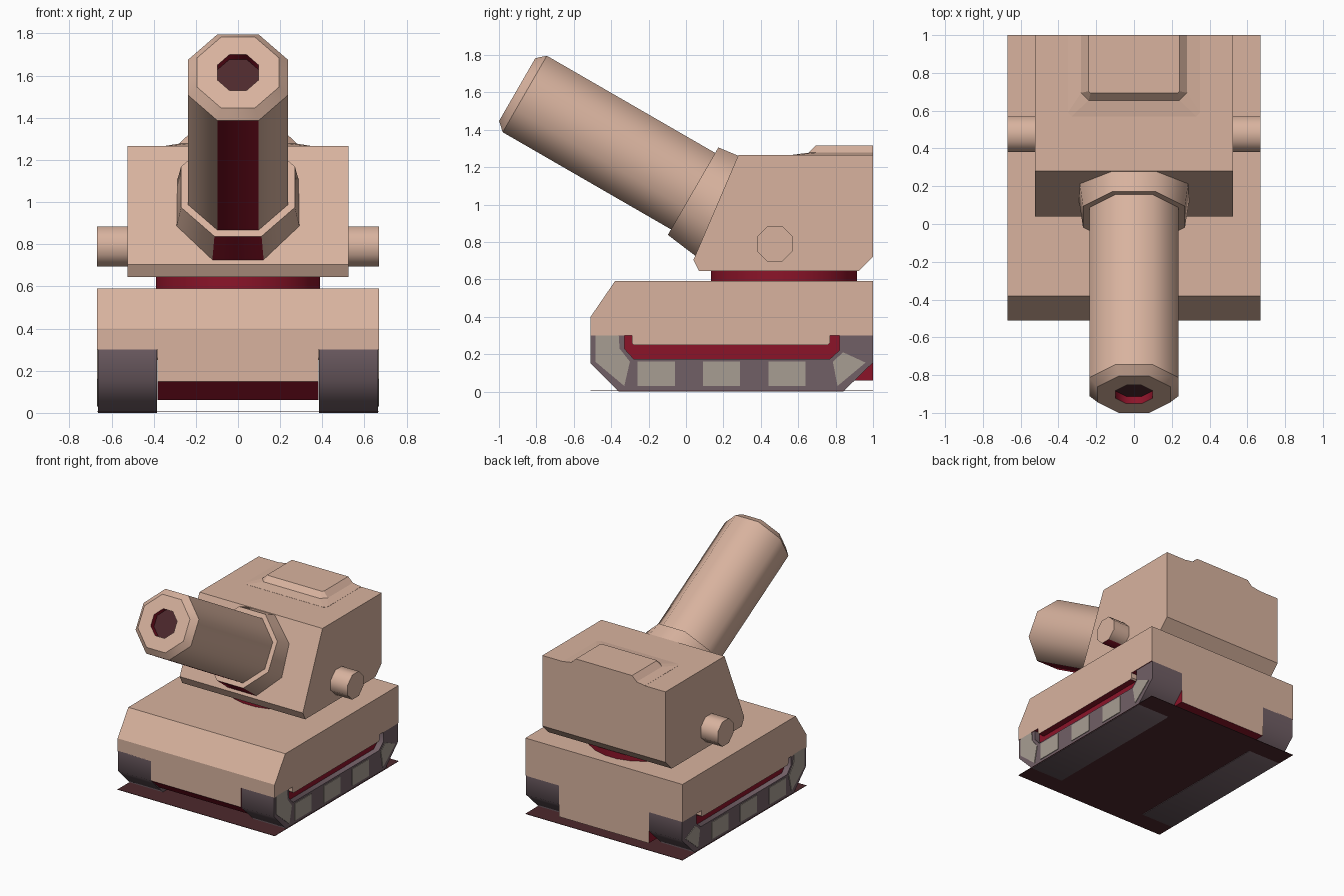
import bpy, bmesh, math
from mathutils import Vector

if "Cube" in bpy.data.objects:
    bpy.data.objects.remove(bpy.data.objects["Cube"])


def material(name, rgb):
    m = bpy.data.materials.new(name)
    m.diffuse_color = (*rgb, 1)
    m.use_nodes = True
    m.node_tree.nodes["Principled BSDF"].inputs["Base Color"].default_value = m.diffuse_color
    return m


MATS = [material("tan armour", (0.69, 0.45, 0.345)),
        material("deep red", (0.26, 0.007, 0.022)),
        material("track grey", (0.165, 0.115, 0.132)),
        material("pad grey", (0.39, 0.34, 0.29)),
        material("dark maroon", (0.075, 0.022, 0.026))]
TAN, RED, TRACK, PAD, DARK = range(5)


def armour(f, seg):
    """Tan everywhere, red on faces that look down."""
    return RED if f.normal.z < -0.72 else TAN


def loft(name, loops, paint=armour, smooth=False):
    """Skin a row of equal-sized point loops and cap both ends."""
    bm = bmesh.new()
    rings = [[bm.verts.new(p) for p in loop] for loop in loops]
    n = len(rings[0])
    segment = {}
    for s, (a, b) in enumerate(zip(rings, rings[1:])):
        for i in range(n):
            j = (i + 1) % n
            segment[bm.faces.new((a[i], a[j], b[j], b[i]))] = s
    segment[bm.faces.new(rings[0])] = -1
    segment[bm.faces.new(rings[-1])] = len(rings)
    bmesh.ops.recalc_face_normals(bm, faces=bm.faces)
    bm.normal_update()
    for f, s in segment.items():
        f.material_index = paint(f, s) if callable(paint) else paint
        f.smooth = smooth
    # loop edges stay sharp, lengthwise edges are smoothed
    for ring in rings:
        for i in range(n):
            e = bm.edges.get((ring[i], ring[(i + 1) % n]))
            e.smooth = False
    for e in bm.edges:
        if e.calc_face_angle(0) > math.radians(50):
            e.smooth = False
    me = bpy.data.meshes.new(name)
    bm.to_mesh(me)
    bm.free()
    for m in MATS:
        me.materials.append(m)
    ob = bpy.data.objects.new(name, me)
    bpy.context.collection.objects.link(ob)
    return ob


def prism(name, profile, x0, x1, paint=armour, smooth=False):
    """Push a side profile of (y, z) points from x0 to x1."""
    return loft(name, [[(x, y, z) for y, z in profile] for x in (x0, x1)], paint, smooth)


def rect(y0, y1, z0, z1):
    return [(y0, z0), (y1, z0), (y1, z1), (y0, z1)]


def lathe(name, rings, origin, u, v, axis, sides=8, paint=armour):
    """Rings of (distance along axis, flat-to-centre radius)."""
    loops = []
    for s, a in rings:
        r = a / math.cos(math.pi / sides)
        angles = [(i + 0.5) * 2 * math.pi / sides for i in range(sides)]
        loops.append([origin + axis * s + u * (r * math.cos(t)) + v * (r * math.sin(t))
                      for t in angles])
    return loft(name, loops, paint, True)


X, Y, Z = Vector((1, 0, 0)), Vector((0, 1, 0)), Vector((0, 0, 1))

# Hull: full-width upper body with side skirts
prism("hull", [(-0.51, 0.30), (-0.51, 0.40), (-0.38, 0.59), (1.0, 0.59), (1.0, 0.30),
               (0.77, 0.30), (0.77, 0.26), (0.76, 0.25), (-0.28, 0.25),
               (-0.29, 0.26), (-0.29, 0.30)], -0.67, 0.67)

# Belly between the tracks: red sides and underside
prism("belly", [(-0.51, 0.15), (-0.41, 0.06), (1.0, 0.06), (1.0, 0.32), (-0.51, 0.32)],
      -0.383, 0.383,
      lambda f, s: RED if abs(f.normal.x) > 0.5 or f.normal.z < -0.72 else TAN)

# Dark floor plate
prism("floor_plate", rect(-0.51, 1.0, 0.004, 0.007), -0.67, 0.67, DARK)

# Tracks with a red channel and pale side pads
track = [(-0.51, 0.305), (-0.51, 0.15), (-0.36, 0), (0.84, 0), (1.0, 0.155), (1.0, 0.305),
         (0.82, 0.305), (0.82, 0.22), (0.77, 0.175), (-0.28, 0.175), (-0.33, 0.23),
         (-0.33, 0.305)]
pads = [rect(y, y + 0.2, 0.03, 0.16) for y in (-0.26, 0.09, 0.44)]
pads.append([(-0.485, 0.305), (-0.36, 0.305), (-0.355, 0.23), (-0.30, 0.16),
             (-0.33, 0.03), (-0.485, 0.16)])
pads.append([(0.785, 0.16), (0.84, 0.21), (0.96, 0.155), (0.81, 0.03)])
for side, sx in (("left", -1), ("right", 1)):
    prism("track_" + side, track, sx * 0.385, sx * 0.665, TRACK, True)
    prism("track_channel_" + side, rect(-0.34, 0.83, 0.1, 0.302), sx * 0.386, sx * 0.62, RED)
    for i, p in enumerate(pads):
        prism(f"track_pad_{side}_{i + 1}", p, sx * 0.663, sx * 0.67, PAD)

# Turret ring and turret
lathe("turret_ring", [(0.57, 0.39), (0.66, 0.39)], Vector((0, 0.525, 0)), X, Y, Z, 24, RED)
prism("turret", [(0.07, 0.645), (0.04, 0.705), (0.28, 1.265), (1.0, 1.265),
                 (1.0, 0.722), (0.924, 0.645)], -0.525, 0.525)

# Side pegs through the turret
lathe("side_pegs", [(-0.67, 0.095), (0.67, 0.095)], Vector((0, 0.475, 0.79)), Y, Z, X)


# Roof hatch with a shallow flared foot
def hatch_loop(w, front, c, z):
    return [(-w, 1.0, z), (-w, front + c, z), (-w + c, front, z),
            (w - c, front, z), (w, front + c, z), (w, 1.0, z)]


loft("roof_hatch", [hatch_loop(0.35, 0.57, 0.02, 1.26), hatch_loop(0.35, 0.57, 0.02, 1.266),
                    hatch_loop(0.28, 0.655, 0.04, 1.277), hatch_loop(0.24, 0.693, 0.01, 1.315)])

# Barrel and collar, raised thirty degrees
tilt = math.radians(30)
aim = Vector((0, -math.cos(tilt), math.sin(tilt)))
up = Vector((0, math.sin(tilt), math.cos(tilt)))
base = up * 0.947


def barrel_paint(f, seg):
    if seg == 3:
        return RED      # bore wall
    if seg == 5:
        return DARK     # bore floor
    return armour(f, seg)


lathe("barrel", [(0.35, 0.236), (1.542, 0.236), (1.589, 0.194), (1.589, 0.098), (1.544, 0.098)],
      base, X, up, aim, 8, barrel_paint)
lathe("barrel_collar", [(0.30, 0.296), (0.503, 0.27)], base, X, up, aim)
